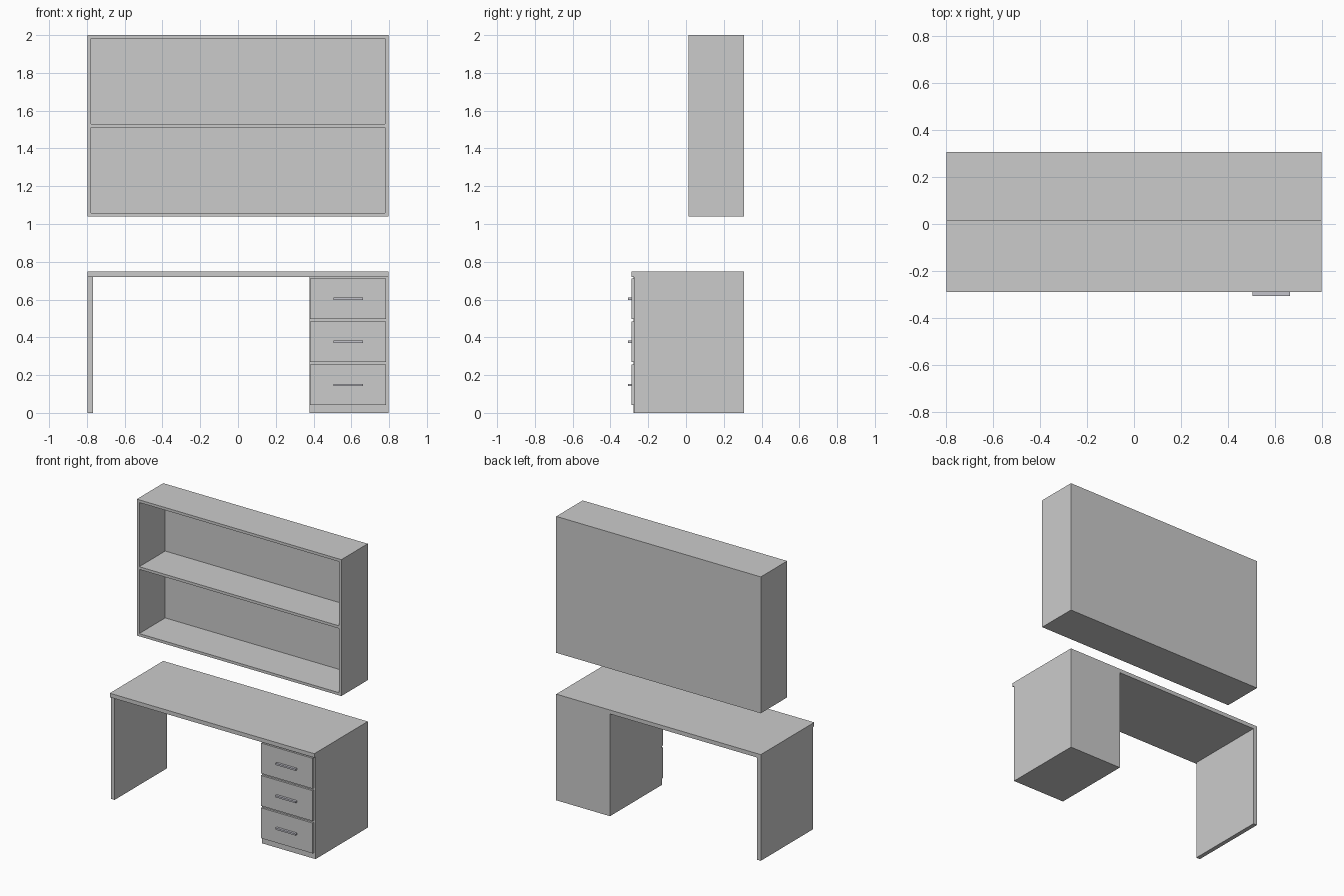
import bpy, bmesh

if "Cube" in bpy.data.objects:
    bpy.data.objects.remove(bpy.data.objects["Cube"])

metal = bpy.data.materials.new("handle_metal")
metal.diffuse_color = (0.55, 0.55, 0.6, 1)
metal.use_nodes = True
metal.node_tree.nodes["Principled BSDF"].inputs["Base Color"].default_value = metal.diffuse_color


def box(name, x, y, z, mat=None):
    """Box from (min, max) pairs on each axis."""
    bm = bmesh.new()
    bmesh.ops.create_cube(bm, size=1)
    for v in bm.verts:
        for i, (a, b) in enumerate((x, y, z)):
            v.co[i] = (a + b) / 2 + v.co[i] * (b - a)
    me = bpy.data.meshes.new(name)
    bm.to_mesh(me)
    bm.free()
    ob = bpy.data.objects.new(name, me)
    bpy.context.collection.objects.link(ob)
    if mat:
        me.materials.append(mat)
    return ob


W, BACK, FRONT = 0.797, 0.306, -0.289   # half width, rear and front planes
T = 0.019                               # shelf board thickness

# Desk: top, side leg and drawer cabinet
box("desk_top", (-W, W), (FRONT, BACK), (0.72, 0.748))
box("side_leg", (-W, -W + 0.03), (-0.278, BACK), (0, 0.72))
box("drawer_cabinet", (0.378, W), (-0.275, BACK), (0, 0.72))

# Drawer fronts with bar handles
for i in range(3):
    z = 0.042 + i * 0.228
    box(f"drawer_front_{i + 1}", (0.381, 0.784), (FRONT, -0.275), (z, z + 0.214))
    box(f"drawer_handle_{i + 1}", (0.505, 0.663), (-0.306, FRONT),
        (z + 0.1, z + 0.112), metal)

# Wall shelf: frame boards, middle shelf and thin back panel
SY, Z0, Z1 = (0.012, BACK), 1.039, 2.0
for side, s in (("left", -1), ("right", 1)):
    xs = sorted((s * W, s * (W - T)))
    box(f"shelf_side_{side}", xs, SY, (Z0, Z1))
inner = (-W + T, W - T)
mid = (Z0 + Z1) / 2
for name, z in (("bottom", Z0), ("middle", mid - T / 2), ("top", Z1 - T)):
    box(f"shelf_board_{name}", inner, SY, (z, z + T))
for name, z0, z1 in (("lower", Z0 + T, mid - T / 2), ("upper", mid + T / 2, Z1 - T)):
    box(f"shelf_back_{name}", inner, (BACK - 0.005, BACK), (z0, z1))
